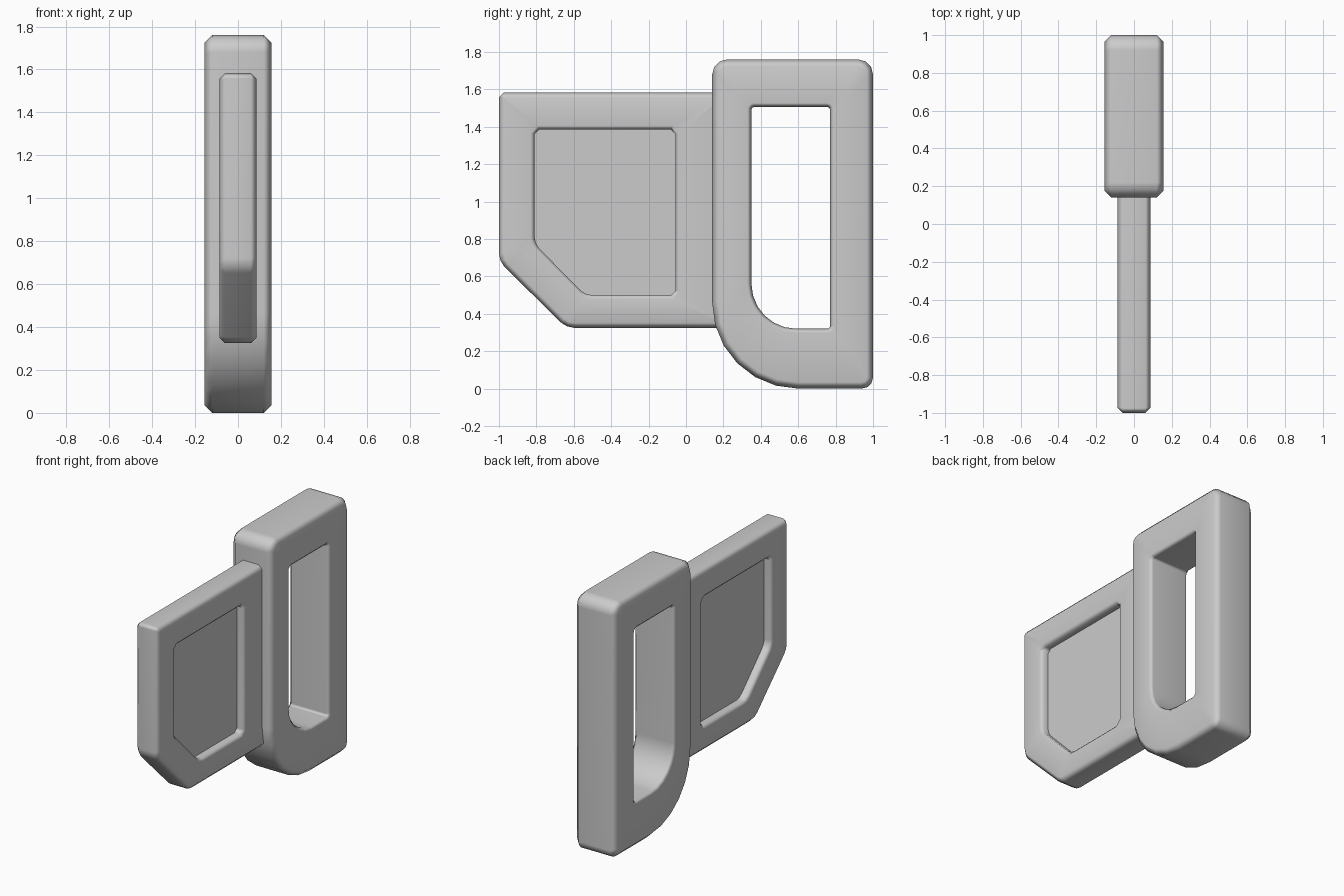
import bpy, bmesh, math
from mathutils import Vector

if "Cube" in bpy.data.objects:
    bpy.data.objects.remove(bpy.data.objects["Cube"])


def rounded(corners):
    """Closed (y, z) outline from corners given as (y, z, cut, segments)."""
    pts, n = [], len(corners)
    for i, (y, z, t, seg) in enumerate(corners):
        p = Vector((y, z))
        u = (Vector(corners[i - 1][:2]) - p).normalized() * t
        v = (Vector(corners[(i + 1) % n][:2]) - p).normalized() * t
        for k in range(seg + 1):
            a = math.pi / 2 * k / seg
            pts.append(p + u * (1 - math.sin(a)) + v * (1 - math.cos(a)))
    return pts


def offset(pts, d):
    """Mitred offset of a counter-clockwise outline; positive d grows it."""
    out = []
    for i, p in enumerate(pts):
        e1 = (p - pts[i - 1]).normalized()
        e2 = (pts[(i + 1) % len(pts)] - p).normalized()
        n1, n2 = Vector((e1.y, -e1.x)), Vector((e2.y, -e2.x))
        out.append(p + (n1 + n2) * d / (1 + n1.dot(n2)))
    return out


def bevelled_frame(name, outer, inner, half, bevel, inner_bevel, floor=None):
    """Bevelled plate with a through hole, or a pocket on each side if floor is set."""
    out, hole = rounded(outer), rounded(inner)
    out_in, hole_out = offset(out, -bevel), offset(hole, inner_bevel)
    deep = half - inner_bevel if floor is None else floor
    side = [(hole, deep)] if floor is not None else []
    side += [(hole, half - inner_bevel), (hole_out, half), (out_in, half), (out, half - bevel)]
    layers = side + [(loop, -x) for loop, x in reversed(side)]

    bm = bmesh.new()
    rings = [[bm.verts.new((x, p.x, p.y)) for p in loop] for loop, x in layers]
    pairs = list(zip(rings, rings[1:]))
    if floor is None:
        pairs.append((rings[-1], rings[0]))
    else:
        bm.faces.new(rings[0])
        bm.faces.new(rings[-1])
    for a, b in pairs:
        for i in range(len(a)):
            bm.faces.new((a[i - 1], a[i], b[i], b[i - 1]))
    bmesh.ops.recalc_face_normals(bm, faces=bm.faces)
    mesh = bpy.data.meshes.new(name)
    bm.to_mesh(mesh)
    bm.free()
    obj = bpy.data.objects.new(name, mesh)
    bpy.context.collection.objects.link(obj)
    bpy.ops.object.select_all(action='DESELECT')
    obj.select_set(True)
    bpy.context.view_layer.objects.active = obj
    bpy.ops.object.shade_smooth_by_angle(angle=math.radians(60))
    wn = obj.modifiers.new("weighted_normals", 'WEIGHTED_NORMAL')
    wn.keep_sharp = True
    return obj


# Tall D-shaped handle with a through opening
bevelled_frame(
    "handle_loop",
    [(0.14, 0.0, 0.46, 6), (1.0, 0.0, 0.06, 3), (1.0, 1.76, 0.08, 3), (0.14, 1.76, 0.08, 3)],
    [(0.35, 0.32, 0.24, 6), (0.77, 0.32, 0.015, 3), (0.77, 1.505, 0.015, 3), (0.35, 1.505, 0.015, 3)],
    half=0.155, bevel=0.035, inner_bevel=0.022)

# Thin plate with a pocket on both sides; its end is buried in the handle
bevelled_frame(
    "side_plate",
    [(-1.0, 0.68, 0.04, 2), (-0.64, 0.325, 0.04, 2), (0.22, 0.325, 0.02, 1),
     (0.22, 1.583, 0.02, 1), (-1.0, 1.583, 0.025, 1)],
    [(-0.81, 0.775, 0.035, 2), (-0.54, 0.5, 0.035, 2), (-0.055, 0.5, 0.025, 1),
     (-0.055, 1.385, 0.025, 1), (-0.81, 1.385, 0.025, 1)],
    half=0.087, bevel=0.027, inner_bevel=0.02, floor=0.03)
